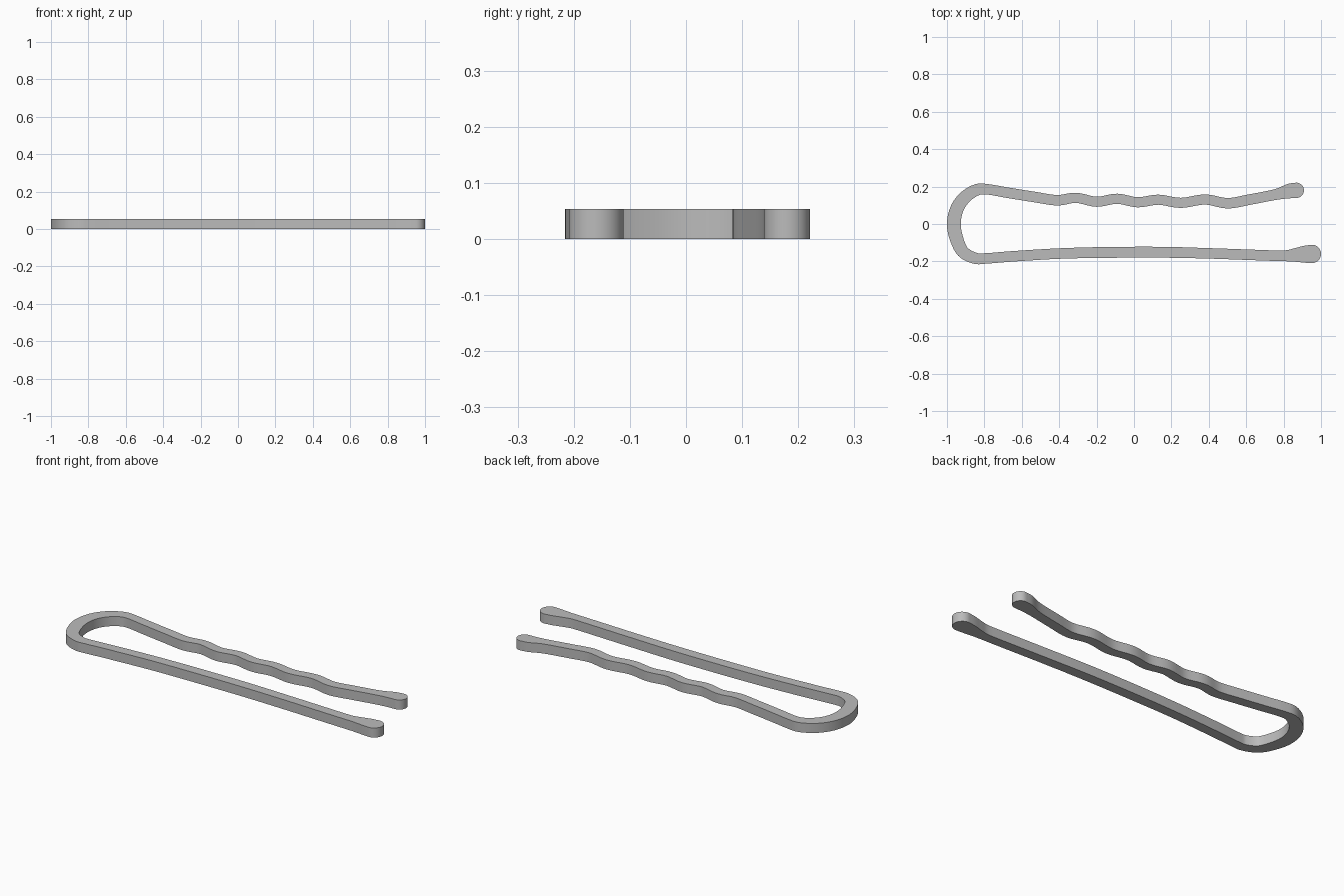
import bpy, bmesh, math
from mathutils import Vector

cube = bpy.data.objects.get("Cube")
if cube:
    bpy.data.objects.remove(cube, do_unlink=True)

HEIGHT = 0.053

steel = bpy.data.materials.new("grey_steel")
steel.use_nodes = True
steel.diffuse_color = (0.5, 0.5, 0.5, 1)
steel.node_tree.nodes["Principled BSDF"].inputs["Base Color"].default_value = (0.5, 0.5, 0.5, 1)

# Centre line as (x, y, half width): wavy arm, bend, straight arm
wavy_arm = [(0.868, 0.18, 0.041), (0.83, 0.176, 0.039), (0.78, 0.163, 0.031),
            (0.73, 0.152, 0.028), (0.62, 0.131, 0.028)]
wavy_arm += [(0.5, 0.111, 0.028), (0.38, 0.131, 0.027), (0.25, 0.113, 0.027),
             (0.13, 0.13, 0.027), (0.02, 0.116, 0.027), (-0.09, 0.135, 0.027),
             (-0.2, 0.119, 0.027), (-0.31, 0.14, 0.027), (-0.41, 0.127, 0.028)]
wavy_arm += [(-0.53, 0.144, 0.028), (-0.68, 0.168, 0.028), (-0.78, 0.185, 0.028)]
bend = [(-0.84, 0.183, 0.031), (-0.905, 0.142, 0.034), (-0.948, 0.078, 0.036),
        (-0.963, 0, 0.037), (-0.95, -0.075, 0.036), (-0.915, -0.148, 0.033),
        (-0.85, -0.183, 0.03), (-0.79, -0.184, 0.028)]
straight_arm = [(-0.65, -0.173, 0.028), (-0.4, -0.158, 0.028), (-0.15, -0.152, 0.029),
                (0.15, -0.151, 0.029), (0.4, -0.157, 0.028), (0.6, -0.164, 0.028),
                (0.74, -0.169, 0.028), (0.81, -0.17, 0.029), (0.86, -0.166, 0.036),
                (0.91, -0.162, 0.045), (0.951, -0.16, 0.049)]
keys = [Vector(p) for p in wavy_arm + bend + straight_arm]


def smooth_path(pts, steps=5):
    """Catmull-Rom curve through the points."""
    ext = [2 * pts[0] - pts[1]] + pts + [2 * pts[-1] - pts[-2]]
    out = []
    for a, b, c, d in zip(ext, ext[1:], ext[2:], ext[3:]):
        for i in range(steps):
            t = i / steps
            out.append(b + 0.5 * t * (c - a + t * (2 * a - 5 * b + 4 * c - d
                                                   + t * (3 * (b - c) + d - a))))
    return out + [pts[-1]]


def round_cap(end, before, steps=8):
    """Half-circle tip, from the end outwards."""
    way = (end - before).xy.normalized()
    out = []
    for i in range(1, steps + 1):
        a = i / steps * math.pi / 2
        xy = end.xy + way * end.z * math.sin(a)
        out.append(Vector((xy.x, xy.y, end.z * math.cos(a))))
    return out


path = smooth_path(keys)
path = round_cap(path[0], path[1])[::-1] + path + round_cap(path[-1], path[-2])

# Flat ribbon along the path, raised to a solid strip
bm = bmesh.new()
rows = []
for i, p in enumerate(path):
    way = (path[min(i + 1, len(path) - 1)] - path[max(i - 1, 0)]).xy.normalized()
    side = Vector((-way.y, way.x)) * p.z
    rows.append([bm.verts.new((p.x + s * side.x, p.y + s * side.y, 0)) for s in (1, -1)])
for (a, b), (c, d) in zip(rows, rows[1:]):
    bm.faces.new((a, b, d, c))
bmesh.ops.remove_doubles(bm, verts=bm.verts, dist=0.0005)
raised = bmesh.ops.extrude_face_region(bm, geom=bm.faces[:], use_keep_orig=True)
bmesh.ops.translate(bm, vec=(0, 0, HEIGHT),
                    verts=[v for v in raised["geom"] if isinstance(v, bmesh.types.BMVert)])
bmesh.ops.recalc_face_normals(bm, faces=bm.faces)

mesh = bpy.data.meshes.new("hair_pin")
bm.to_mesh(mesh)
bm.free()
mesh.materials.append(steel)
pin = bpy.data.objects.new("hair_pin", mesh)
bpy.context.collection.objects.link(pin)
bpy.context.view_layer.objects.active = pin
pin.select_set(True)
bpy.ops.object.shade_smooth_by_angle(angle=math.radians(30))
